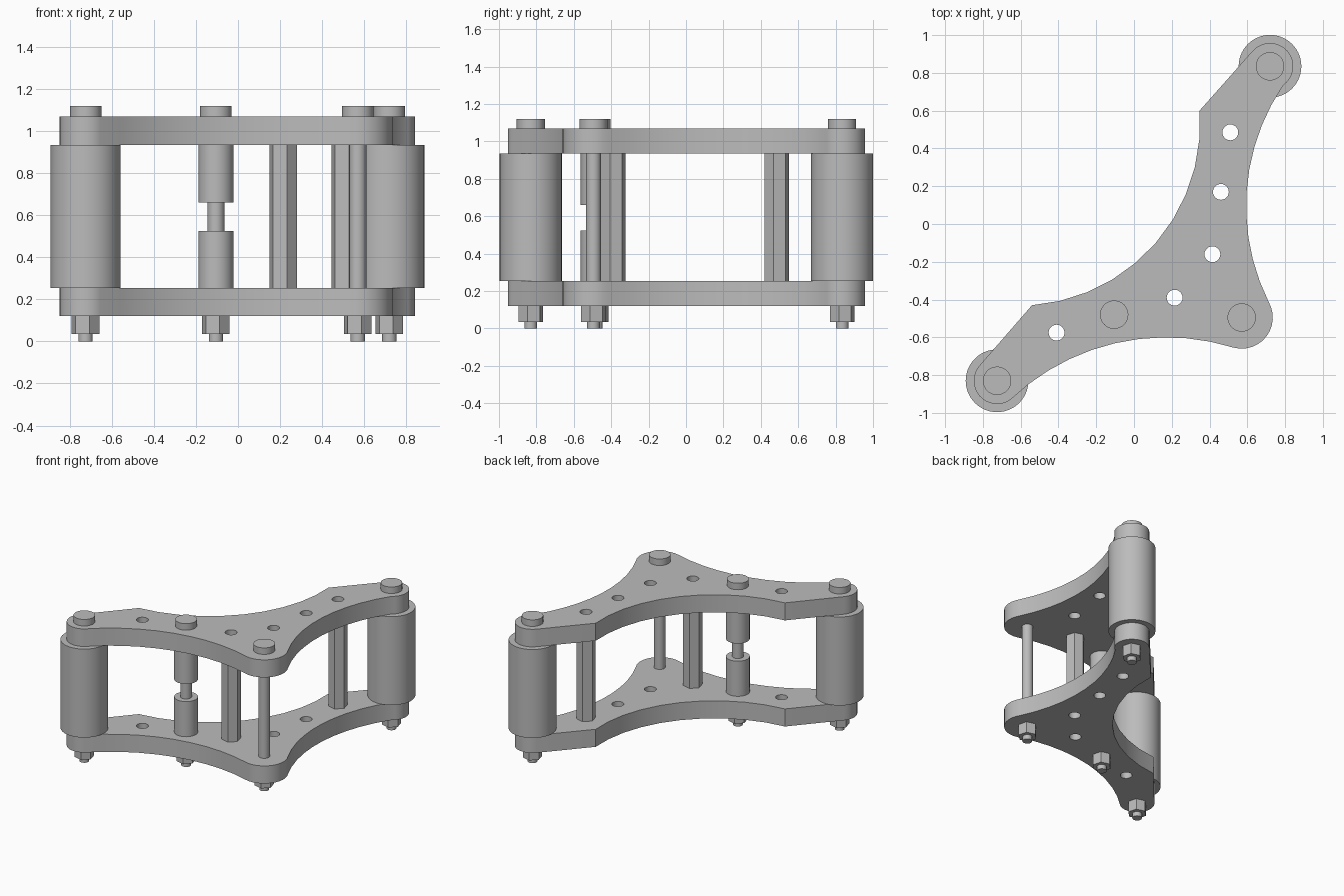
import bpy, bmesh
from math import atan2, cos, sin, hypot, pi, radians
from mathutils import Vector

cube = bpy.data.objects.get("Cube")
if cube:
    bpy.data.objects.remove(cube)

steel = bpy.data.materials.new("plain_grey")
steel.use_nodes = True
GREY = (0.5, 0.5, 0.5, 1)
steel.diffuse_color = GREY
steel.node_tree.nodes["Principled BSDF"].inputs["Base Color"].default_value = GREY


def ring(center, r, n=40, turn=0.0):
    """Closed regular polygon."""
    return [(center[0] + r * cos(turn + 2 * pi * i / n),
             center[1] + r * sin(turn + 2 * pi * i / n)) for i in range(n)]


def arc(center, r, start, end, n):
    """Arc around a center, angles in degrees."""
    steps = [radians(start + (end - start) * i / n) for i in range(n + 1)]
    return [(center[0] + r * cos(a), center[1] + r * sin(a)) for a in steps]


def bow(p, q, sag, n):
    """Circular arc from p to q, bulging to the left by sag."""
    p, q = Vector(p), Vector(q)
    half = (q - p).length / 2
    side = Vector((p.y - q.y, q.x - p.x)).normalized()
    r = (half * half + sag * sag) / (2 * sag)
    c = (p + q) / 2 - side * (r - sag)
    a = atan2(p.y - c.y, p.x - c.x)
    b = atan2(q.y - c.y, q.x - c.x)
    sweep = (b - a + pi) % (2 * pi) - pi
    return [(c.x + r * cos(a + sweep * i / n), c.y + r * sin(a + sweep * i / n))
            for i in range(1, n)]


def prism(name, loops, z0, z1):
    """Extrude an outline (first loop) with holes (other loops)."""
    bm = bmesh.new()
    for loop in loops:
        vs = [bm.verts.new((x, y, z0)) for x, y in loop]
        for i, v in enumerate(vs):
            bm.edges.new((v, vs[i - 1]))
    if len(loops) == 1:
        bm.faces.new(vs)
    else:
        bmesh.ops.triangle_fill(bm, use_beauty=True, use_dissolve=False,
                                edges=bm.edges[:], normal=(0, 0, 1))
    top = bmesh.ops.extrude_face_region(bm, geom=bm.faces[:], use_keep_orig=True)
    moved = [g for g in top["geom"] if isinstance(g, bmesh.types.BMVert)]
    bmesh.ops.translate(bm, verts=moved, vec=(0, 0, z1 - z0))
    bmesh.ops.recalc_face_normals(bm, faces=bm.faces[:])
    for f in bm.faces:
        f.smooth = True
    for e in bm.edges:
        e.smooth = e.calc_face_angle(0) < radians(31)
    mesh = bpy.data.meshes.new(name)
    bm.to_mesh(mesh)
    bm.free()
    mesh.materials.append(steel)
    ob = bpy.data.objects.new(name, mesh)
    bpy.context.scene.collection.objects.link(ob)
    return ob


# Layout
BACK, FRONT = (0.72, 0.835), (-0.725, -0.83)
CORNER, MIDDLE = (0.57, -0.495), (-0.105, -0.48)
HOLES = [(0.51, 0.485), (0.46, 0.17), (0.415, -0.16), (0.215, -0.39), (-0.41, -0.575)]
LOW, LOW_TOP, HIGH, HIGH_TOP = 0.12, 0.255, 0.935, 1.07
HEX_TURN = radians(-15)

# Plate outline, counter-clockwise from the back end
back_end = arc(BACK, 0.123, -56, 139, 16)
front_end = arc(FRONT, 0.123, 139, 304, 16)
corner_end = arc(CORNER, 0.165, -105, 30, 12)
inner_a, inner_b = (0.347, 0.60), (-0.54, -0.43)
outline = (back_end + [inner_a] + bow(inner_a, inner_b, 0.281, 10) + [inner_b]
           + front_end + bow(front_end[-1], corner_end[0], 0.166, 10)
           + corner_end + bow(corner_end[-1], back_end[0], 0.155, 10))
holes = [ring(h, 0.042, 24) for h in HOLES]
prism("lower_plate", [outline] + holes, LOW, LOW_TOP)
prism("upper_plate", [outline] + holes, HIGH, HIGH_TOP)

# Rollers at the two ends
for label, pos in (("back", BACK), ("front", FRONT)):
    prism(label + "_roller", [ring(pos, 0.166, 56)], LOW_TOP, HIGH)

# Split sleeve on the middle bolt
prism("lower_sleeve", [ring(MIDDLE, 0.083)], LOW_TOP, 0.525)
prism("upper_sleeve", [ring(MIDDLE, 0.083)], 0.66, HIGH)

# Hollow hexagonal spacers
for label, pos in (("back", HOLES[0]), ("front", HOLES[3])):
    prism(label + "_hex_spacer", [ring(pos, 0.068, 6, HEX_TURN), ring(pos, 0.042, 24)],
          LOW_TOP, HIGH)

# Bolts with round heads and hexagonal nuts
for label, pos in (("back", BACK), ("front", FRONT), ("corner", CORNER), ("middle", MIDDLE)):
    prism(label + "_bolt_head", [ring(pos, 0.075)], HIGH_TOP, 1.12)
    prism(label + "_bolt_shaft", [ring(pos, 0.04, 32)], LOW, HIGH_TOP)
    prism(label + "_bolt_tip", [ring(pos, 0.034, 32)], 0, LOW)
    prism(label + "_nut", [ring(pos, 0.068, 6, HEX_TURN)], 0.035, LOW)
